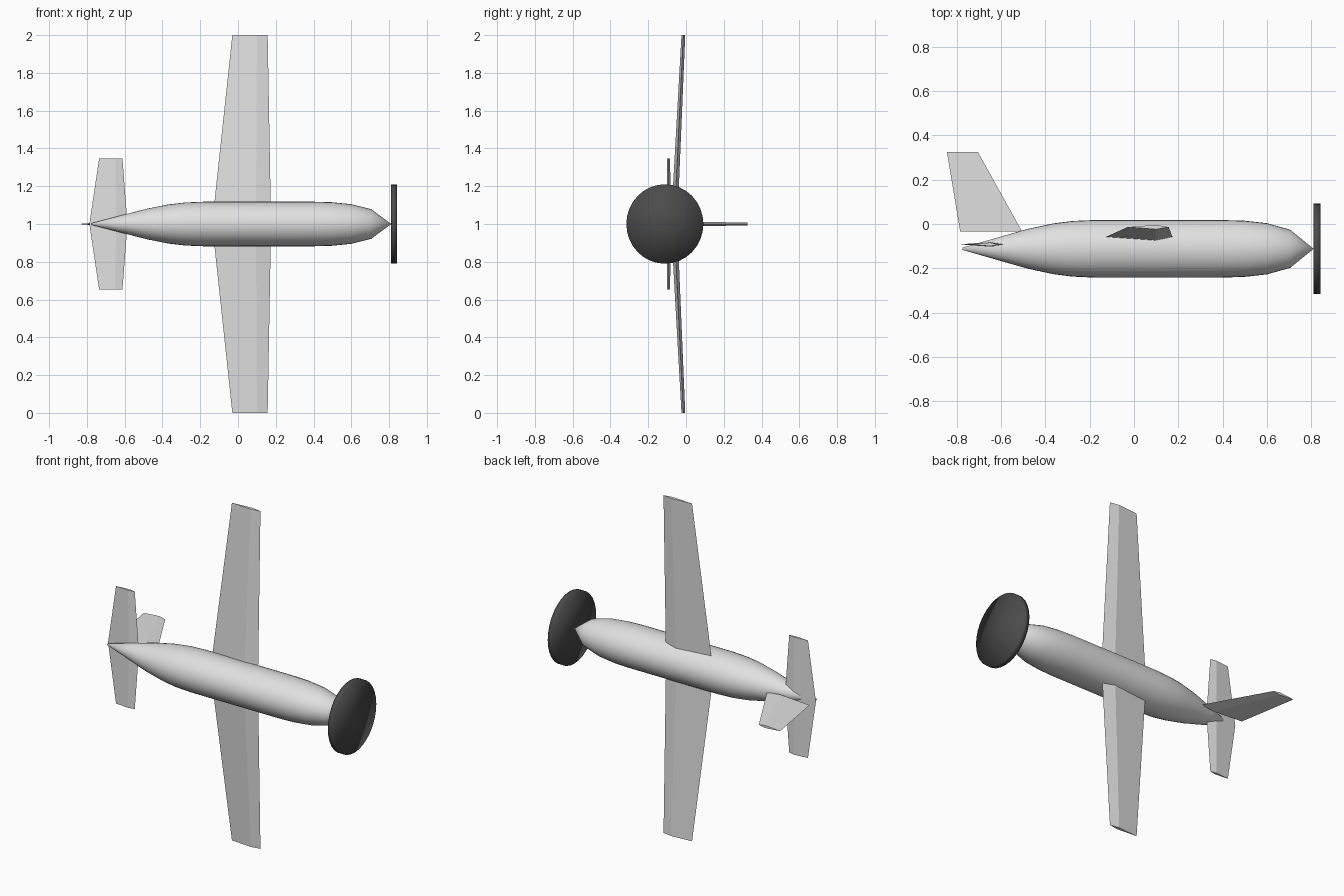
import bpy, bmesh, math
from mathutils import Vector

if "Cube" in bpy.data.objects:
    bpy.data.objects.remove(bpy.data.objects["Cube"], do_unlink=True)

AXIS_Y, AXIS_Z = -0.112, 1.0


def material(name, value):
    mat = bpy.data.materials.new(name)
    mat.use_nodes = True
    colour = (value, value, value, 1)
    mat.diffuse_color = colour
    mat.node_tree.nodes["Principled BSDF"].inputs["Base Color"].default_value = colour
    return mat


light_grey = material("light grey", 0.75)
dark_grey = material("dark grey", 0.07)


def loft(name, sections, mat, smooth=False, fan=False):
    """Skin a row of equal-sized closed sections and cap both ends."""
    bm = bmesh.new()
    rings = [[bm.verts.new(p) for p in s] for s in sections]
    n = len(rings[0])
    for a, b in zip(rings, rings[1:]):
        for i in range(n):
            j = (i + 1) % n
            bm.faces.new((a[i], a[j], b[j], b[i]))
    caps = [bm.faces.new(rings[0]), bm.faces.new(rings[-1])]
    if fan:
        bmesh.ops.poke(bm, faces=caps)
    bmesh.ops.recalc_face_normals(bm, faces=bm.faces)
    for f in bm.faces:
        f.smooth = smooth
    mesh = bpy.data.meshes.new(name)
    bm.to_mesh(mesh)
    bm.free()
    mesh.materials.append(mat)
    obj = bpy.data.objects.new(name, mesh)
    bpy.context.collection.objects.link(obj)
    return obj


def ring(x, ry, rz, sides=32):
    angles = [2 * math.pi * i / sides for i in range(sides)]
    return [(x, AXIS_Y + ry * math.cos(a), AXIS_Z + rz * math.sin(a)) for a in angles]


def foil(lead, ridge, trail, centre, half, span, upright=False):
    """Diamond section; thickness lies along y, or along z for an upright fin."""
    pts = [(lead, 0), (ridge, half), (trail, 0), (ridge, -half)]
    if upright:
        return [Vector((x, span, centre + t)) for x, t in pts]
    return [Vector((x, centre + t, span)) for x, t in pts]


# Fuselage: slightly oval spindle, radius given as a share of the widest part
profile = [(-0.775, 0.04), (-0.59, 0.45), (-0.48, 0.69), (-0.365, 0.88),
           (-0.28, 0.965), (-0.18, 1), (0.4, 1), (0.5, 0.975),
           (0.6, 0.89), (0.705, 0.665), (0.81, 0.01)]
loft("fuselage", [ring(x, 0.13 * r, 0.118 * r) for x, r in profile], light_grey, smooth=True)

# Propeller disc
loft("propeller_disc", [ring(x, 0.204, 0.21) for x in (0.81, 0.842)],
     dark_grey, smooth=True, fan=True)

# Main wing: tip, root, tip, with a slight dihedral
wing_tip = dict(lead=0.157, ridge=0.1, trail=-0.03, centre=-0.014, half=0.01)
wing_root = dict(lead=0.175, ridge=0.095, trail=-0.137, centre=-0.063, half=0.017)
loft("main_wing", [foil(**wing_tip, span=0), foil(**wing_root, span=1),
                   foil(**wing_tip, span=2)], light_grey)

# Tailplane
tail_tip = dict(lead=-0.612, ridge=-0.65, trail=-0.735, centre=-0.092, half=0.008)
tail_root = dict(lead=-0.585, ridge=-0.645, trail=-0.787, centre=-0.092, half=0.011)
loft("tailplane", [foil(**tail_tip, span=0.652), foil(**tail_root, span=1),
                   foil(**tail_tip, span=1.348)], light_grey)

# Tail fin
loft("tail_fin", [foil(-0.505, -0.59, -0.785, AXIS_Z, 0.012, -0.035, upright=True),
                  foil(-0.705, -0.747, -0.845, AXIS_Z, 0.008, 0.325, upright=True)], light_grey)
